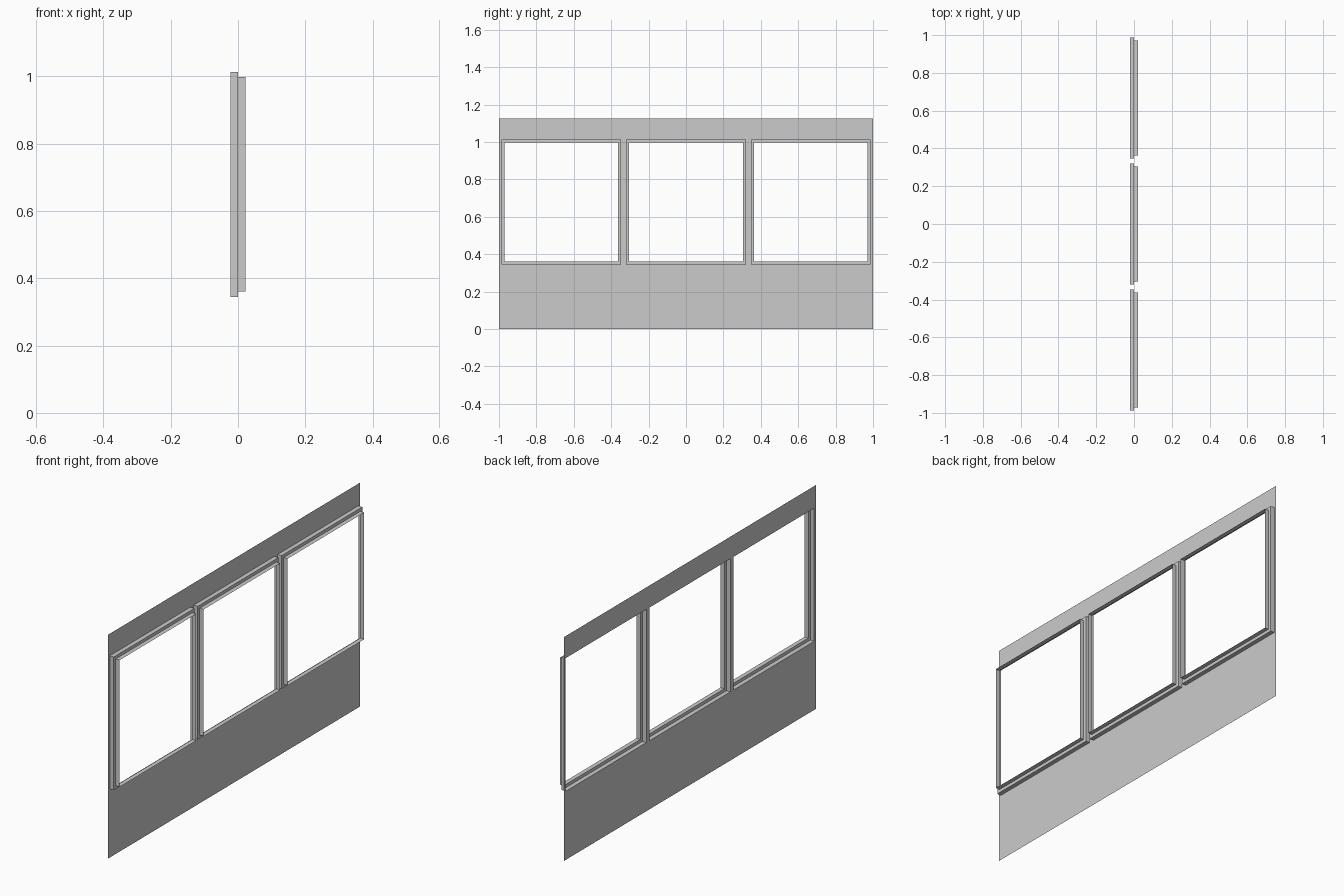
import bpy

if "Cube" in bpy.data.objects:
    bpy.data.objects.remove(bpy.data.objects["Cube"])

D = 0.022                      # half depth of the model
Z0, Z1 = 0.345, 1.014          # opening heights
HW, STEP = 0.32, 0.016         # opening half width, frame step
CENTRES = [-0.667, 0.0, 0.667]


def mesh_object(name, verts, faces):
    me = bpy.data.meshes.new(name)
    me.from_pydata(verts, [], faces)
    me.update()
    ob = bpy.data.objects.new(name, me)
    bpy.context.collection.objects.link(ob)
    return ob


# Flat wall sheet, a grid with the three window cells left out
ys = [-1.0] + [c + s * HW for c in CENTRES for s in (-1, 1)] + [1.0]
zs = [0.0, Z0, Z1, 1.125]
n = len(ys)
verts = [(-D, y, z) for z in zs for y in ys]
faces = [(r * n + c, r * n + c + 1, (r + 1) * n + c + 1, (r + 1) * n + c)
         for r in range(3) for c in range(n - 1)
         if not (r == 1 and c % 2 == 1)]
mesh_object("wall_panel", verts, faces)


# Stepped window surround: wide sleeve, step, narrower sleeve
def window_frame(name, cy):
    verts, faces = [], []
    for x, inset in ((-D, 0), (0, 0), (0, STEP), (D, STEP)):
        w = HW - inset
        a, b = Z0 + inset, Z1 - inset
        verts += [(x, cy - w, a), (x, cy + w, a), (x, cy + w, b), (x, cy - w, b)]
    for k in range(3):
        for i in range(4):
            j = (i + 1) % 4
            faces.append((k * 4 + i, k * 4 + j, k * 4 + 4 + j, k * 4 + 4 + i))
    mesh_object(name, verts, faces)


for label, cy in zip(("left", "middle", "right"), CENTRES):
    window_frame(label + "_window_frame", cy)
